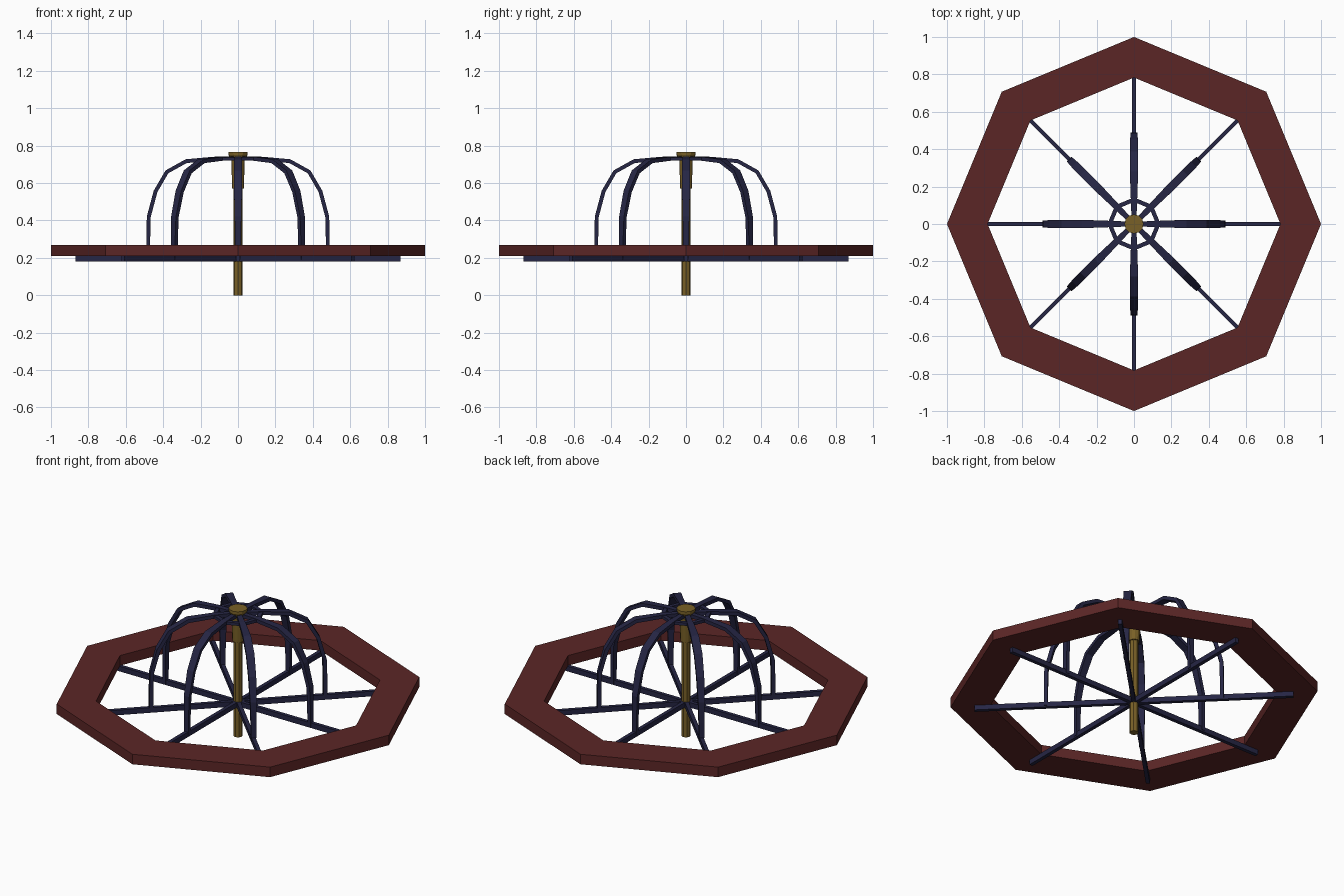
import bpy, bmesh, math
from mathutils import Vector

if "Cube" in bpy.data.objects:
    bpy.data.objects.remove(bpy.data.objects["Cube"])


def material(name, rgb):
    m = bpy.data.materials.new(name)
    m.diffuse_color = (*rgb, 1)
    m.use_nodes = True
    m.node_tree.nodes["Principled BSDF"].inputs["Base Color"].default_value = m.diffuse_color
    return m


RED = material("dark red", (0.105, 0.019, 0.019))
NAVY = material("navy", (0.019, 0.019, 0.058))
BRASS = material("brass", (0.19, 0.118, 0.02))


def finish(name, bm, mat):
    bmesh.ops.recalc_face_normals(bm, faces=bm.faces)
    me = bpy.data.meshes.new(name)
    bm.to_mesh(me)
    bm.free()
    me.materials.append(mat)
    ob = bpy.data.objects.new(name, me)
    bpy.context.collection.objects.link(ob)
    return ob


def lathe(name, profile, sides, mat, closed=False, offset=0.0):
    """Revolve (radius, z) points; closed makes a ring, otherwise ends are capped."""
    bm = bmesh.new()
    loops = []
    for r, z in profile:
        angles = [offset + math.tau * i / sides for i in range(sides)]
        loops.append([bm.verts.new((r * math.cos(a), r * math.sin(a), z)) for a in angles])
    pairs = list(zip(loops, loops[1:]))
    if closed:
        pairs.append((loops[-1], loops[0]))
    else:
        bm.faces.new(loops[0])
        bm.faces.new(loops[-1])
    for a, b in pairs:
        for i in range(sides):
            j = (i + 1) % sides
            bm.faces.new((a[i], a[j], b[j], b[i]))
    return finish(name, bm, mat)


def strip(name, path, thick, angle, mat):
    """Sweep a flat bar along (radius, z, width) points in the radial plane."""
    bm = bmesh.new()
    out = Vector((math.cos(angle), math.sin(angle), 0))
    side = Vector((-math.sin(angle), math.cos(angle), 0))
    up = Vector((0, 0, 1))
    rings = []
    for i, (r, z, w) in enumerate(path):
        p, q = path[max(i - 1, 0)], path[min(i + 1, len(path) - 1)]
        d = Vector((q[0] - p[0], q[1] - p[1])).normalized()
        n = (out * -d.y + up * d.x) * thick / 2
        c, s = out * r + up * z, side * w / 2
        rings.append([bm.verts.new(c + v) for v in (n + s, n - s, -n - s, -n + s)])
    for a, b in zip(rings, rings[1:]):
        for i in range(4):
            j = (i + 1) % 4
            bm.faces.new((a[i], a[j], b[j], b[i]))
    bm.faces.new(rings[0])
    bm.faces.new(rings[-1])
    return finish(name, bm, mat)


# Octagonal bench platform
lathe("platform_ring", [(1, 0.21), (1, 0.27), (0.783, 0.27), (0.783, 0.21)], 8, RED, True)

# Central post with wider sleeve and flared cap
lathe("center_post", [(0.025, 0), (0.025, 0.58)], 8, BRASS)
lathe("post_sleeve", [(0.031, 0.57), (0.036, 0.72), (0.045, 0.738), (0.051, 0.75), (0.051, 0.765)],
      12, BRASS)

# Small hub ring joining the handrails
lathe("hub_ring", [(0.142, 0.72), (0.142, 0.737), (0.118, 0.737), (0.118, 0.72)], 8, NAVY, True)

# Spokes under the platform and arched handrails above
arch = [(0.48, 0.19, 0.028), (0.48, 0.30, 0.03), (0.477, 0.42, 0.036), (0.441, 0.555, 0.042),
        (0.38, 0.66, 0.045), (0.277, 0.717, 0.044), (0.13, 0.73, 0.034), (0.0, 0.732, 0.024)]
for k in range(8):
    a = math.tau * k / 8
    strip(f"spoke_{k + 1}", [(0, 0.196, 0.022), (0.87, 0.196, 0.022)], 0.03, a, NAVY)
    strip(f"handrail_{k + 1}", arch, 0.021, a, NAVY)
